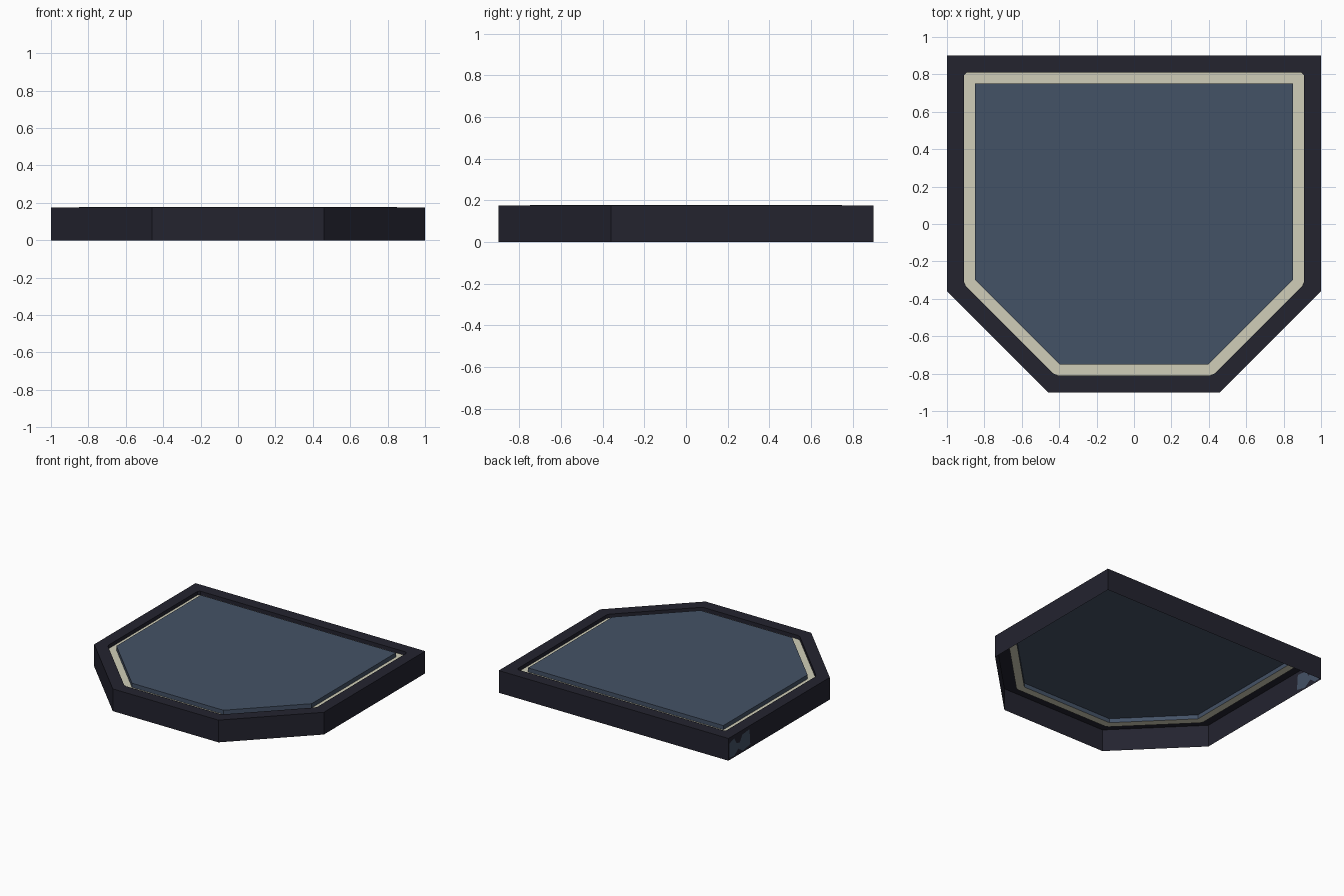
import bpy
from mathutils import Vector

if "Cube" in bpy.data.objects:
    bpy.data.objects.remove(bpy.data.objects["Cube"])


def lin(c):
    c /= 255
    return c / 12.92 if c <= 0.04045 else ((c + 0.055) / 1.055) ** 2.4


def material(name, rgb):
    m = bpy.data.materials.new(name)
    m.diffuse_color = (*[lin(c) for c in rgb], 1)
    m.use_nodes = True
    m.node_tree.nodes["Principled BSDF"].inputs["Base Color"].default_value = m.diffuse_color
    return m


dark = material("dark_charcoal", (35, 35, 47))
cream = material("pale_cream", (208, 206, 184))
blue = material("slate_blue", (68, 82, 102))

# Plate outline, counter-clockwise seen from above
OUTLINE = [Vector(p) for p in
           [(1, 0.9), (-1, 0.9), (-1, -0.36), (-0.46, -0.9), (0.46, -0.9), (1, -0.36)]]


def inset(d):
    """Outline moved inwards by d, keeping parallel sides."""
    out = []
    n = len(OUTLINE)
    for i, p in enumerate(OUTLINE):
        e1 = (p - OUTLINE[i - 1]).normalized()
        e2 = (OUTLINE[(i + 1) % n] - p).normalized()
        n1, n2 = Vector((-e1.y, e1.x)), Vector((-e2.y, e2.x))
        out.append(p + (n1 + n2) * d / (1 + n1.dot(n2)))
    return out


def clip(poly, c):
    """Split every corner into two points at distance c."""
    out = []
    for i, p in enumerate(poly):
        for q in (poly[i - 1], poly[(i + 1) % len(poly)]):
            out.append(p + (q - p).normalized() * c)
    return out


def double(poly):
    return [p for p in poly for _ in (0, 1)]


def sheet(name, rings, mat, cap=False):
    """Skin a sequence of (outline, height) rings; optionally close the last."""
    verts, faces = [], []
    n = len(rings[0][0])
    for poly, z in rings:
        verts += [(p.x, p.y, z) for p in poly]
    for r in range(len(rings) - 1):
        for i in range(n):
            j = (i + 1) % n
            faces.append((r * n + i, r * n + j, (r + 1) * n + j, (r + 1) * n + i))
    if cap:
        faces.append(tuple(range((len(rings) - 1) * n, len(rings) * n)))
    return build(name, verts, faces, mat)


def build(name, verts, faces, mat):
    me = bpy.data.meshes.new(name)
    me.from_pydata(verts, [], faces)
    # weld doubled corners
    import bmesh
    bm = bmesh.new()
    bm.from_mesh(me)
    bmesh.ops.remove_doubles(bm, verts=bm.verts, dist=1e-5)
    bm.to_mesh(me)
    bm.free()
    me.materials.append(mat)
    ob = bpy.data.objects.new(name, me)
    bpy.context.collection.objects.link(ob)
    return ob


TOP, FLOOR = 0.175, 0.146
outer = double(OUTLINE)
lip = clip(inset(0.091), 0.014)
panel = inset(0.15)

# Open-bottomed frame: outer wall, top rim, inner lip
sheet("frame", [(outer, 0), (outer, TOP), (lip, TOP), (lip, FLOOR)], dark)

# Pale strip at the bottom of the groove
sheet("groove_strip", [(lip, FLOOR), (double(panel), FLOOR)], cream)

# Raised centre panel, open underneath
sheet("centre_panel", [(panel, FLOOR), (panel, 0.179)], blue, cap=True)

# Thin irregular patch on the left wall near the back, seen from both sides
PATCH = [(0.89, 0.02), (0.89, 0.13), (0.83, 0.15), (0.80, 0.10), (0.76, 0.09),
         (0.73, 0.14), (0.64, 0.15), (0.63, 0.03), (0.72, 0.01), (0.78, 0.05), (0.83, 0.01)]
n = len(PATCH)
for label, x in (("outside", -1.001), ("inside", -0.999)):
    order = range(n) if label == "inside" else range(n - 1, -1, -1)
    build("wall_patch_" + label, [(x, y, z) for y, z in PATCH], [tuple(order)], blue)
